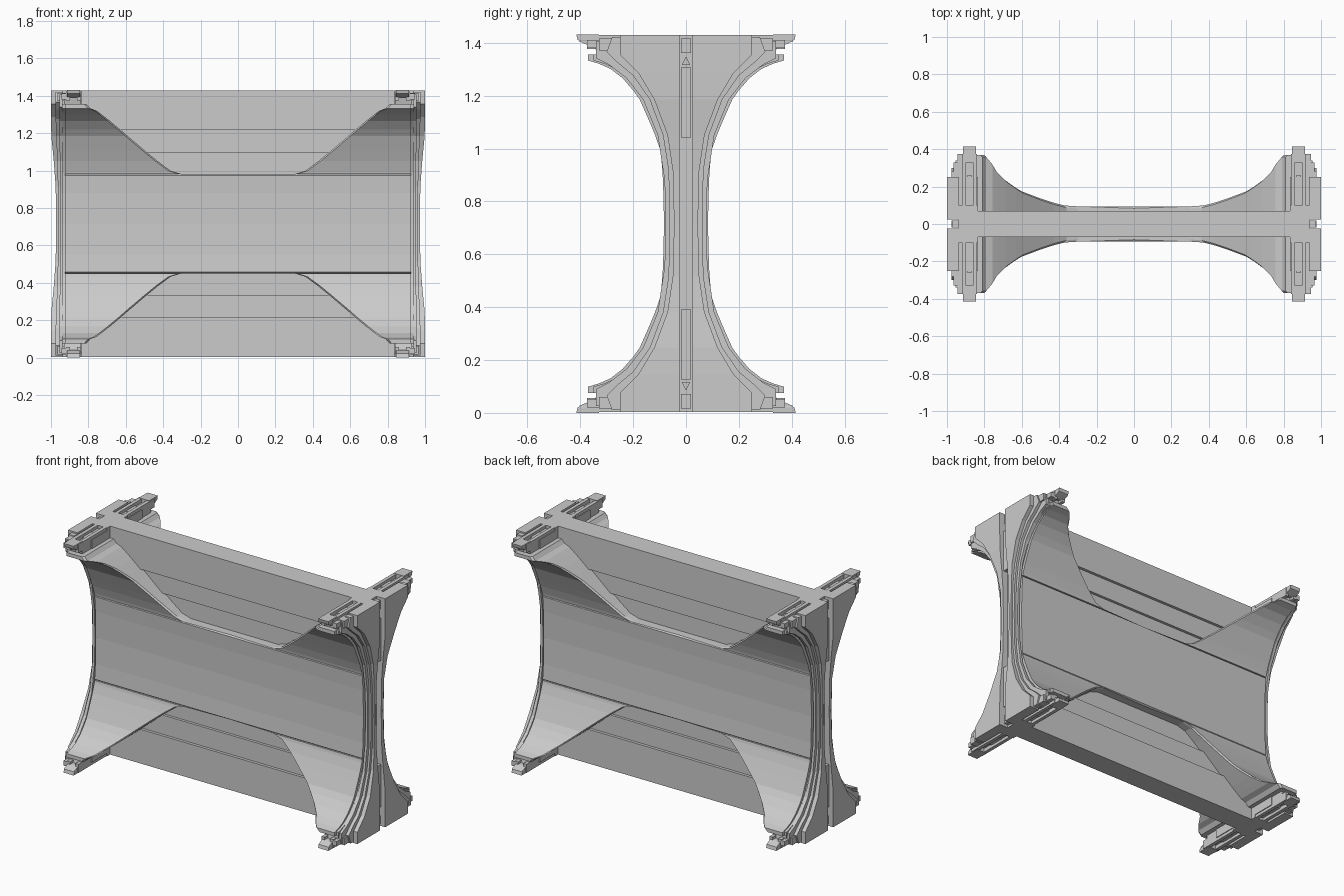
import bpy, bmesh

if "Cube" in bpy.data.objects:
    bpy.data.objects.remove(bpy.data.objects["Cube"])

MID = 0.716   # height of the horizontal symmetry plane
TOP = 0.7135  # half height of the deck


def loft(name, sections):
    """Loft (height, [(x, y)...]) rings in one octant, mirrored on x, y and z."""
    bm = bmesh.new()
    rings = [[bm.verts.new((x, y, d)) for x, y in pts] for d, pts in sections]
    n = len(rings[0])
    for a, b in zip(rings, rings[1:]):
        for i in range(n):
            j = (i + 1) % n
            bm.faces.new((a[i], a[j], b[j], b[i]))
    bm.faces.new(rings[0][::-1])
    bm.faces.new(rings[-1])
    bmesh.ops.remove_doubles(bm, verts=bm.verts, dist=1e-5)
    bmesh.ops.dissolve_degenerate(bm, edges=bm.edges, dist=1e-5)
    bmesh.ops.recalc_face_normals(bm, faces=bm.faces)
    # drop the hidden faces on the mirror planes
    hidden = [f for f in bm.faces
              if any(all(abs(v.co[k]) < 1e-6 for v in f.verts) for k in range(3))]
    bmesh.ops.delete(bm, geom=hidden, context='FACES')
    me = bpy.data.meshes.new(name)
    bm.to_mesh(me)
    bm.free()
    ob = bpy.data.objects.new(name, me)
    ob.location.z = MID
    bpy.context.collection.objects.link(ob)
    m = ob.modifiers.new("Mirror", 'MIRROR')
    m.use_axis = (True, True, True)
    m.merge_threshold = 0.0005
    return ob


def rect(x0, x1, y0, y1):
    return [(x0, y0), (x1, y0), (x1, y1), (x0, y1)]


def box(name, x0, x1, y0, y1, d0, d1):
    return loft(name, [(d0, rect(x0, x1, y0, y1)), (d1, rect(x0, x1, y0, y1))])


def layer(name, x0, y0, rows):
    """Curved end layer from rows of (height, outer x, outer y)."""
    return loft(name, [(d, rect(x0, x, y0, y)) for d, x, y in rows])


# core wall, stepping thicker towards top and bottom
loft("core_wall", [(d, rect(0, 0.935, 0, y)) for d, y in
                   [(0, .035), (.380, .035), (.380, .052), (.388, .052),
                    (.500, .052), (.500, .07), (.508, .07), (TOP, .07)]])

# flared shell with the trapezoid openings and a chamfered rim
def shell_ring(x, y, c=0.012):
    return [(x, 0), (.925, 0), (.925, y), (x + (c if x else 0), y), (x, y - (c if x else 0))]

shell = [(0, 0, .083), (.164, 0, .087), (.258, 0, .094), (.265, 0, .084),
         (.265, .30, .095), (.283, .36, .099), (.335, .43, .117), (.39, .497, .14),
         (.469, .59, .175), (.504, .63, .2), (.55, .685, .24), (.585, .73, .285),
         (.605, .757, .33), (.617, .79, .37), (.64, .81, .37)]
loft("flared_shell", [(d, shell_ring(x, y)) for d, x, y in shell])

# stepped layers of the end frames
layer("end_groove", .92, 0, [(d, .94, y - .02) for d, x, y in shell if not (d == .265 and x == 0)])
layer("end_rim", .935, .025,
      [(0, .95, .077), (.164, .95, .081), (.335, .952, .107), (.469, .955, .162),
       (.55, .955, .225), (.6, .955, .29), (.625, .955, .34), (.69, .955, .34)])
layer("end_step", .935, .025,
      [(0, .963, .062), (.2, .963, .066), (.335, .966, .087), (.469, .972, .137),
       (.56, .975, .2), (.61, .975, .26), (.65, .975, .30), (.705, .975, .28)])
layer("end_plate", .935, .025,
      [(0, .972, .045), (.2, .975, .05), (.335, .985, .07), (.469, .998, .12),
       (.57, 1, .18), (.64, 1, .25), (TOP, 1, .25)])

# inserts in the central end channel
box("channel_bar", .935, .975, 0, .019, .325, .59)
box("channel_cap", .935, .97, 0, .019, .645, .70)
loft("channel_marker", [(.60, rect(.935, .965, 0, .016)), (.63, rect(.935, .965, 0, .001))])

# slotted feet at the corners
box("deck_end", .835, .94, 0, .25, .63, .695)
box("foot_bridge", .835, .94, 0, .10, .69, TOP)
loft("foot_base", [(.63, rect(.84, .93, .08, .335)), (.675, rect(.84, .93, .08, .345)),
                   (.675, rect(.845, .915, .08, .37)), (.69, rect(.845, .915, .08, .405))])
for x0, x1 in ((.84, .862), (.898, .92)):
    box("foot_rail", x0, x1, .09, .375, .66, TOP)
loft("foot_tip", [(.675, rect(.85, .91, .33, .37)), (.695, rect(.845, .915, .33, .41)),
                  (.716, rect(.845, .915, .33, .415))])
box("foot_slot_block", .866, .894, .17, .26, .68, .70)

# clamps beside the feet
box("clamp_block", .92, .965, .25, .33, .655, .70)
box("clamp_tip", .92, .945, .30, .375, .665, .695)
